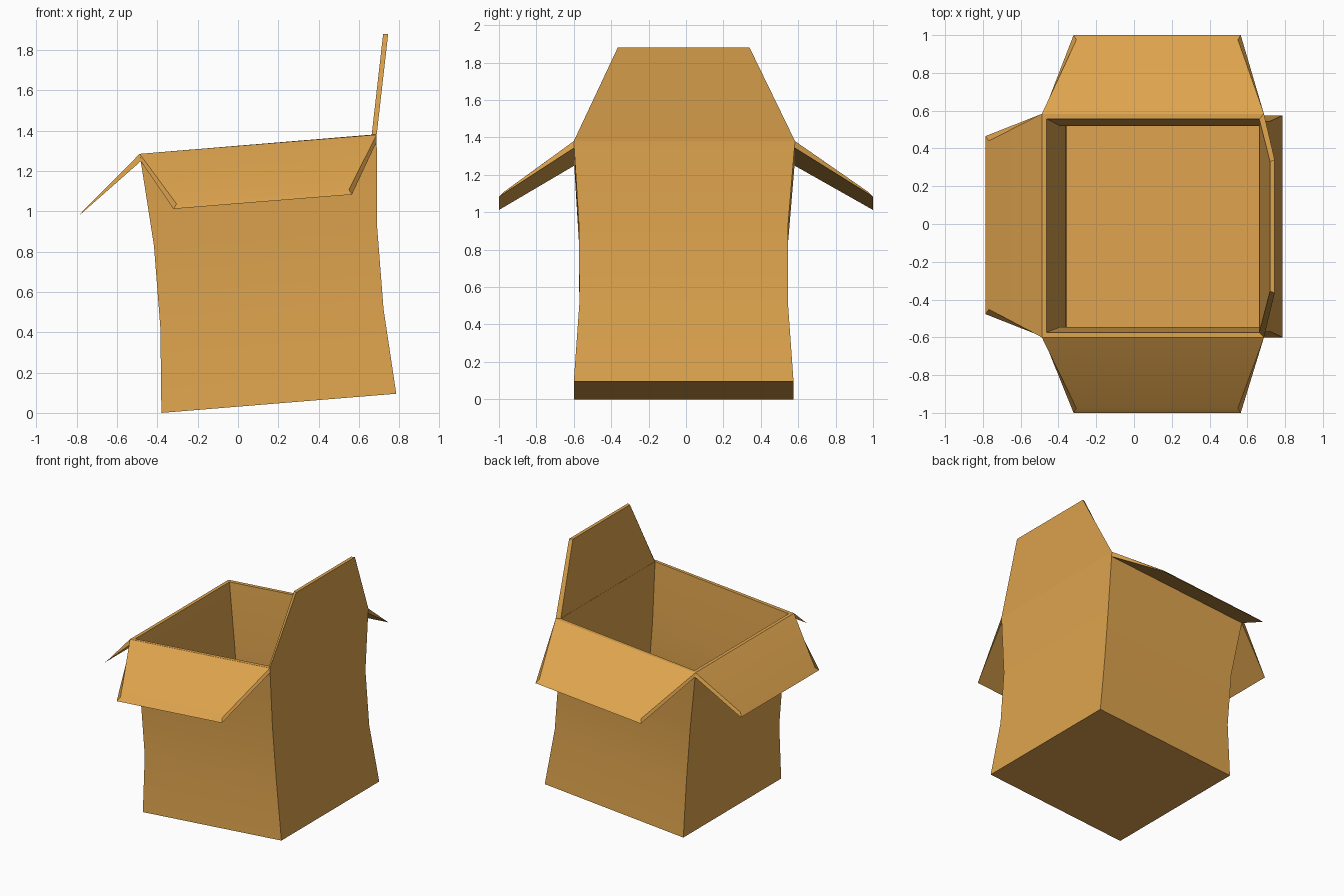
import bpy, bmesh

if "Cube" in bpy.data.objects:
    bpy.data.objects.remove(bpy.data.objects["Cube"])

card = bpy.data.materials.new("cardboard_brown")
card.diffuse_color = (0.73, 0.37, 0.075, 1)
card.use_nodes = True
card.node_tree.nodes["Principled BSDF"].inputs["Base Color"].default_value = card.diffuse_color
T = 0.026  # board thickness


def make(name, verts, faces):
    me = bpy.data.meshes.new(name)
    me.from_pydata(verts, [], faces)
    bm = bmesh.new()
    bm.from_mesh(me)
    bmesh.ops.recalc_face_normals(bm, faces=bm.faces)
    bm.to_mesh(me)
    bm.free()
    me.materials.append(card)
    ob = bpy.data.objects.new(name, me)
    bpy.context.collection.objects.link(ob)
    bpy.ops.object.select_all(action='DESELECT')
    ob.select_set(True)
    bpy.context.view_layer.objects.active = ob
    bpy.ops.object.shade_smooth_by_angle(angle=0.5)
    return ob


# Box levels: left x, left z, right x, right z, front y, back y
LEVELS = [(-0.38, 0.00, 0.785, 0.095, -0.60, 0.575),
          (-0.385, 0.42, 0.722, 0.515, -0.57, 0.545),
          (-0.417, 0.83, 0.690, 0.925, -0.572, 0.545),
          (-0.488, 1.285, 0.688, 1.38, -0.60, 0.583)]


def ring(level, inset=0, lift=0):
    xl, zl, xr, zr, yf, yb = level
    xl, xr, yf, yb = xl + inset, xr - inset, yf + inset, yb - inset
    zl, zr = zl + lift, zr + lift
    return [(xl, yf, zl), (xr, yf, zr), (xr, yb, zr), (xl, yb, zl)]


# Box body: up the outside, over the rim, down the inside to the floor
rings = [ring(l) for l in LEVELS] + [ring(l, T) for l in LEVELS[:0:-1]]
rings.append(ring(LEVELS[0], T, T))
verts = [v for r in rings for v in r]
faces = [(4 * k + i, 4 * k + (i + 1) % 4, 4 * k + 4 + (i + 1) % 4, 4 * k + 4 + i)
         for k in range(len(rings) - 1) for i in range(4)]
n = len(verts)
faces += [(3, 2, 1, 0), (n - 4, n - 3, n - 2, n - 1)]
make("box_body", verts, faces)


# Flap: slab between an upper sheet and a lower sheet (hinge a, hinge b, tip b, tip a)
def flap(name, upper, lower):
    sides = [(i, (i + 1) % 4, 4 + (i + 1) % 4, 4 + i) for i in range(4)]
    make(name, upper + lower, [(0, 1, 2, 3), (7, 6, 5, 4)] + sides)


fl, fr, br, bl = ring(LEVELS[3])
for name, a, b, s in (("front_flap", fl, fr, -1), ("back_flap", bl, br, 1)):
    flap(name,
         [a, b, (0.55, s * 0.975, 1.108), (-0.305, s * 0.975, 1.037)],
         [(a[0] + 0.005, a[1] - s * 0.004, 1.25), (b[0], b[1] - s * 0.004, 1.345),
          (0.565, s, 1.083), (-0.32, s, 1.012)])

flap("left_flap",
     [fl, bl, (-0.768, 0.44, 1.003), (-0.768, -0.452, 1.003)],
     [(-0.48, -0.598, 1.25), (-0.48, 0.581, 1.25), (-0.787, 0.465, 0.98), (-0.787, -0.477, 0.98)])

flap("right_flap",
     [(0.663, -0.574, 1.378), (0.663, 0.557, 1.378), (0.72, 0.33, 1.88), (0.72, -0.355, 1.88)],
     [fr, br, (0.745, 0.34, 1.88), (0.745, -0.365, 1.88)])
